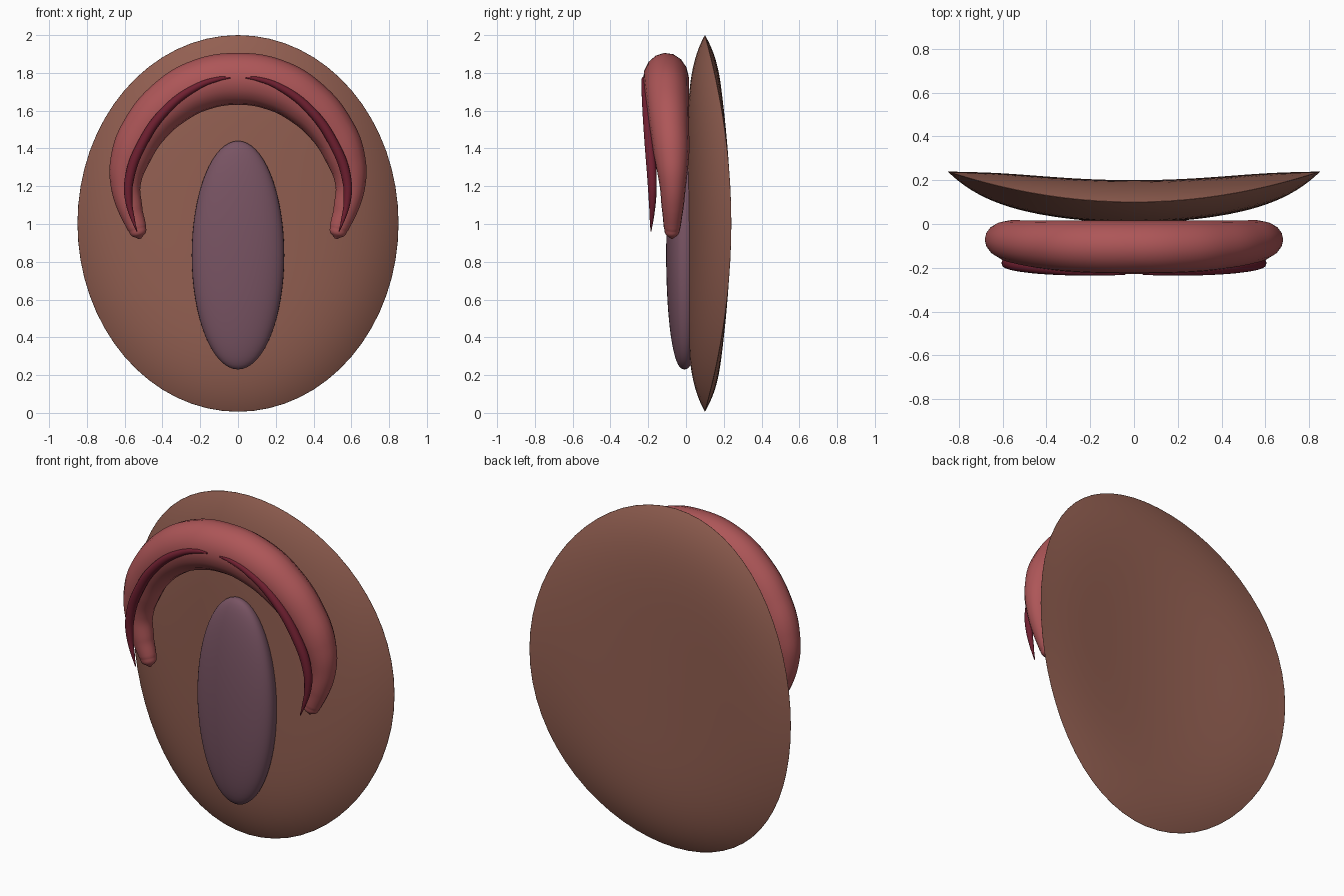
import bpy, bmesh, math

cube = bpy.data.objects.get("Cube")
if cube:
    bpy.data.objects.remove(cube)


def material(name, color):
    mat = bpy.data.materials.new(name)
    mat.use_nodes = True
    mat.diffuse_color = (*color, 1)
    bsdf = mat.node_tree.nodes["Principled BSDF"]
    bsdf.inputs["Base Color"].default_value = (*color, 1)
    return mat


brown = material("warm brown", (0.29, 0.115, 0.083))
rose = material("rose red", (0.42, 0.093, 0.097))
crimson = material("dark crimson", (0.16, 0.014, 0.03))
mauve = material("mauve", (0.19, 0.088, 0.125))


def add_mesh(name, bm, mat):
    bmesh.ops.recalc_face_normals(bm, faces=bm.faces)
    mesh = bpy.data.meshes.new(name)
    bm.to_mesh(mesh)
    bm.free()
    obj = bpy.data.objects.new(name, mesh)
    bpy.context.collection.objects.link(obj)
    mesh.materials.append(mat)
    mesh.shade_smooth()
    return obj


def tube(name, points, mat):
    """Sweep a round section along points given as (x, y, z, radius)."""
    curve = bpy.data.curves.new(name, "CURVE")
    curve.dimensions = "3D"
    curve.bevel_depth = 1
    curve.bevel_resolution = 6
    curve.resolution_u = 10
    curve.use_fill_caps = True
    spline = curve.splines.new("BEZIER")
    spline.radius_interpolation = "CARDINAL"
    spline.bezier_points.add(len(points) - 1)
    for bp, (x, y, z, r) in zip(spline.bezier_points, points):
        bp.co = (x, y, z)
        bp.radius = r
        bp.handle_left_type = bp.handle_right_type = "AUTO"
    curve.materials.append(mat)
    obj = bpy.data.objects.new(name, curve)
    bpy.context.collection.objects.link(obj)
    bpy.ops.object.select_all(action="DESELECT")
    obj.select_set(True)
    bpy.context.view_layer.objects.active = obj
    bpy.ops.object.convert(target="MESH")
    obj = bpy.context.object
    obj.data.shade_smooth()
    return obj


# Curved oval shell: a sphere flattened onto a bowed middle surface
bm = bmesh.new()
bmesh.ops.create_uvsphere(bm, u_segments=64, v_segments=48, radius=1)
for v in bm.verts:
    # poles point along y, rings run around the rim
    u, w, side = v.co.x, v.co.y, v.co.z
    r = min(1, math.hypot(u, w))
    swell = 1 - r ** 6
    middle = 0.1 + 0.14 * u * u
    depth = 0.1 - 0.06 * u * u if side > 0 else 0.093
    offset = math.copysign(depth * swell, side) if abs(side) > 1e-5 else 0
    v.co = (0.85 * u, middle + offset, 1.003 + 0.997 * w)
add_mesh("shell", bm, brown)

# Oval pad in the middle
bm = bmesh.new()
bmesh.ops.create_uvsphere(bm, u_segments=48, v_segments=32, radius=1)
for v in bm.verts:
    y = math.copysign(abs(v.co.y) ** 0.85, v.co.y)
    v.co = (0.245 * v.co.x, -0.008 + 0.097 * y, 0.835 + 0.605 * v.co.z)
add_mesh("centre_pad", bm, mauve)

# Thick arch, listed from the crown down to one tip and mirrored
half = [
    (0.2, -0.105, 1.735, 0.137), (0.36, -0.097, 1.645, 0.13),
    (0.49, -0.085, 1.51, 0.118), (0.567, -0.072, 1.36, 0.105),
    (0.595, -0.066, 1.22, 0.082), (0.57, -0.067, 1.08, 0.065),
    (0.535, -0.07, 0.98, 0.05), (0.525, -0.071, 0.945, 0.038),
    (0.519, -0.071, 0.921, 0.006),
]
mirrored = [(-x, y, z, r) for x, y, z, r in reversed(half)]
arch = tube("arch", mirrored + [(0, -0.107, 1.768, 0.138)] + half, rose)
for v in arch.data.vertices:
    # slightly flattened from front to back
    v.co.y = -0.1 + (v.co.y + 0.1) * 0.88

# Slim tapered ridges on the front of the arch
ridge = [
    (0.04, -0.228, 1.775, 0.004), (0.1, -0.223, 1.768, 0.012),
    (0.22, -0.217, 1.725, 0.019), (0.38, -0.207, 1.605, 0.024),
    (0.51, -0.193, 1.42, 0.026), (0.575, -0.18, 1.24, 0.025),
    (0.578, -0.178, 1.12, 0.019), (0.555, -0.182, 1.02, 0.01),
    (0.535, -0.186, 0.96, 0.003),
]
for name, s in (("left_ridge", 1), ("right_ridge", -1)):
    tube(name, [(s * x, y, z, r) for x, y, z, r in ridge], crimson)
